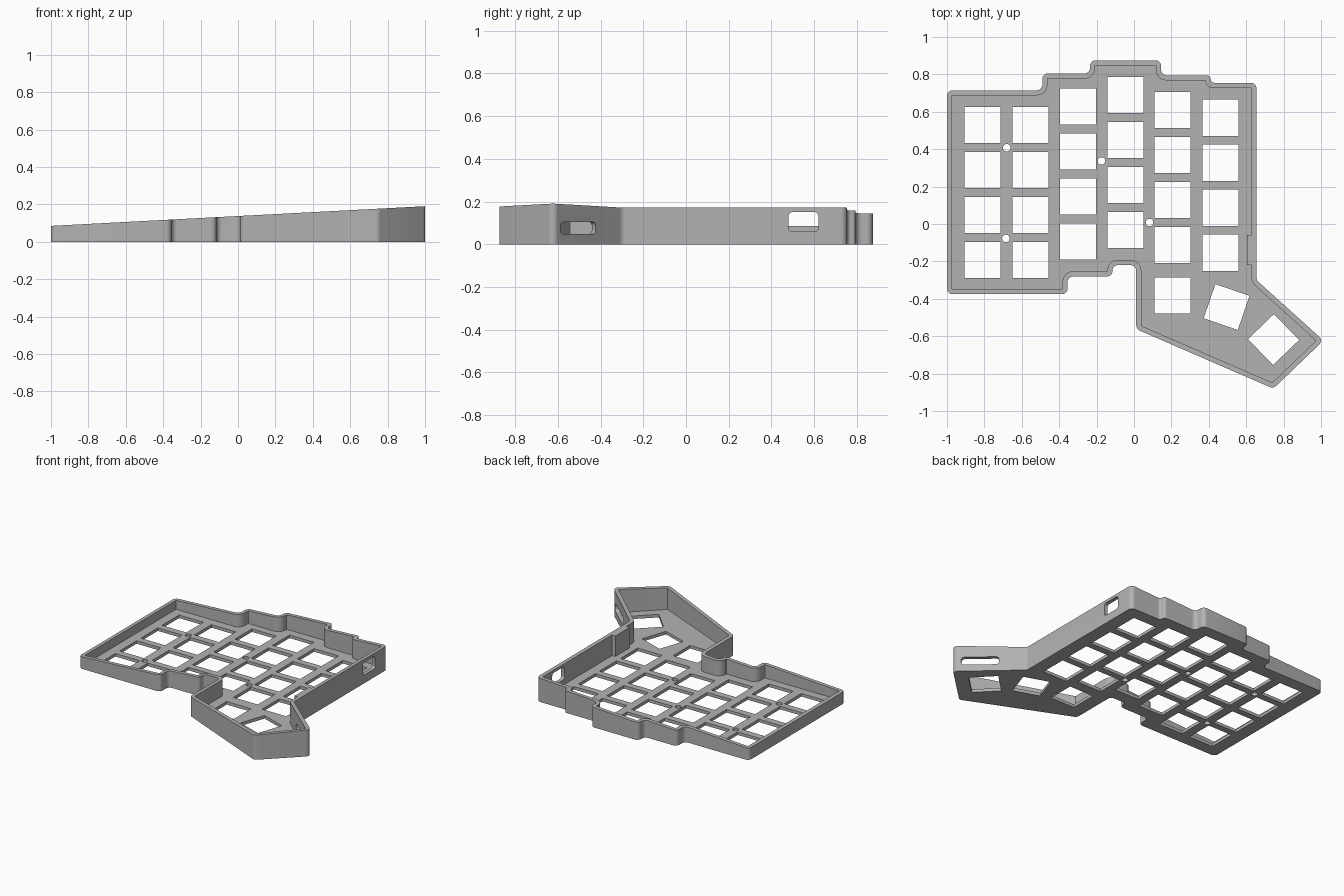
import bpy, bmesh, math
from mathutils import Vector, Matrix

if "Cube" in bpy.data.objects:
    bpy.data.objects.remove(bpy.data.objects["Cube"])

WALL, FLOOR, KEY = 0.027, 0.022, 0.193

grey = bpy.data.materials.new("case_grey")
grey.diffuse_color = (0.45, 0.45, 0.45, 1)
grey.use_nodes = True
grey.node_tree.nodes["Principled BSDF"].inputs["Base Color"].default_value = grey.diffuse_color


def rim_height(x):
    return 0.085 + (x + 1) * 0.0525


def corner(pts, i):
    """Edge directions, edge lengths and turn sign at a vertex."""
    a, b, c = pts[i - 1], pts[i], pts[(i + 1) % len(pts)]
    d0, d1 = b - a, c - b
    return b, d0.normalized(), d1.normalized(), min(d0.length, d1.length)


def offset(pts, d):
    """Mitred inward offset of a counter-clockwise outline."""
    out = []
    for i in range(len(pts)):
        b, u, v, _ = corner(pts, i)
        n0, n1 = Vector((-u.y, u.x)), Vector((-v.y, v.x))
        out.append(b + (n0 + n1) * d / (1 + n0.dot(n1)))
    return out


def rounded(pts, r_convex, r_concave, cap=0.49, steps=7):
    """Replace corners with arcs."""
    out = []
    for i in range(len(pts)):
        b, u, v, shortest = corner(pts, i)
        turn = u.cross(v) if hasattr(u, "cross") else u.x * v.y - u.y * v.x
        ang = math.acos(max(-1, min(1, u.dot(v))))
        r = r_convex if turn > 0 else r_concave
        t = min(r * math.tan(ang / 2), cap * shortest)
        r = t / math.tan(ang / 2)
        side = 1 if turn > 0 else -1
        start = b - u * t
        centre = start + Vector((-u.y, u.x)) * r * side
        for k in range(steps + 1):
            out.append(centre + Matrix.Rotation(side * ang * k / steps, 2) @ (start - centre))
    return out


def prism(name, pts, z0, z1=None):
    """Extrude an outline; without z1 the top follows the sloping rim."""
    bm = bmesh.new()
    low = [bm.verts.new((p.x, p.y, z0)) for p in pts]
    high = [bm.verts.new((p.x, p.y, rim_height(p.x) if z1 is None else z1)) for p in pts]
    bm.faces.new(low[::-1])
    bm.faces.new(high)
    n = len(pts)
    for i in range(n):
        j = (i + 1) % n
        bm.faces.new((low[i], low[j], high[j], high[i]))
    mesh = bpy.data.meshes.new(name)
    bm.to_mesh(mesh)
    bm.free()
    mesh.materials.append(grey)
    obj = bpy.data.objects.new(name, mesh)
    bpy.context.collection.objects.link(obj)
    return obj


def rectangle(w, h):
    return [Vector((sx * w / 2, sy * h / 2)) for sx, sy in ((-1, -1), (1, -1), (1, 1), (-1, 1))]


def cut(target, cutter):
    mod = target.modifiers.new("cut", 'BOOLEAN')
    mod.operation, mod.solver, mod.object = 'DIFFERENCE', 'EXACT', cutter
    bpy.context.view_layer.objects.active = target
    bpy.ops.object.modifier_apply(modifier=mod.name)
    bpy.data.objects.remove(cutter)


# Case body: stepped outline with a sloping top
outline = [Vector(p) for p in (
    (-1, -.375), (-.355, -.375), (-.355, -.28), (-.115, -.28), (-.115, -.22),
    (.012, -.22), (.012, -.562), (.745, -.88), (1.013, -.623), (.655, -.30),
    (.655, .755), (.41, .755), (.41, .795), (.145, .795), (.145, .875),
    (-.235, .875), (-.235, .805), (-.49, .805), (-.49, .715), (-1, .715))]
case = prism("keyboard_case", rounded(outline, .03, .03), 0)

# Open tray above the switch plate
cut(case, prism("tray_cutter", rounded(offset(outline, WALL), .004, .055, cap=.85), FLOOR, 0.5))

# Switch openings: column x, top row y, number of regular rows
keys = []
for x, top in ((-.81, .53), (-.553, .53), (-.30, .628), (-.045, .69), (.206, .61), (.462, .568)):
    keys += [(x, top - .2405 * row, 0) for row in range(4)]
keys += [(.206, -.382, 0), (.495, -.444, -19), (.746, -.618, -46)]
for x, y, deg in keys:
    turn = Matrix.Rotation(math.radians(deg), 2)
    pts = [turn @ p + Vector((x, y)) for p in rectangle(KEY, KEY)]
    cut(case, prism("key_cutter", pts, -.1, FLOOR + .02))

# Screw holes between the switches
for x, y in ((-.68, .408), (-.685, -.077), (-.174, .337), (.083, .008)):
    pts = [Vector((x + .02 * math.cos(a), y + .02 * math.sin(a)))
           for a in (math.tau * k / 24 for k in range(24))]
    cut(case, prism("screw_cutter", pts, -.1, FLOOR + .02))

# Side ports: rounded slots pushed through the right-hand walls
for x, y, z, w, h, deg in ((.642, .55, .105, .14, .092, 0), (.873, -.514, .076, .245, .057, 42)):
    port = prism("port_cutter", rounded(rectangle(w, h), .02, .02), -.06, .06)
    port.data.transform(Matrix.Translation((x, y, z))
                        @ Matrix.Rotation(math.radians(deg), 4, 'Z')
                        @ Matrix.Rotation(math.pi / 2, 4, 'Z')
                        @ Matrix.Rotation(math.pi / 2, 4, 'X'))
    cut(case, port)

# Thickened pad on the inside of the right wall
pad = [p + Vector((.6155, -.14)) for p in rectangle(.025, .16)]
prism("wall_pad", pad, FLOOR)

# Smooth the rounded corners only
bpy.ops.object.select_all(action='DESELECT')
case.select_set(True)
bpy.context.view_layer.objects.active = case
bpy.ops.object.shade_smooth_by_angle(angle=math.radians(30))
